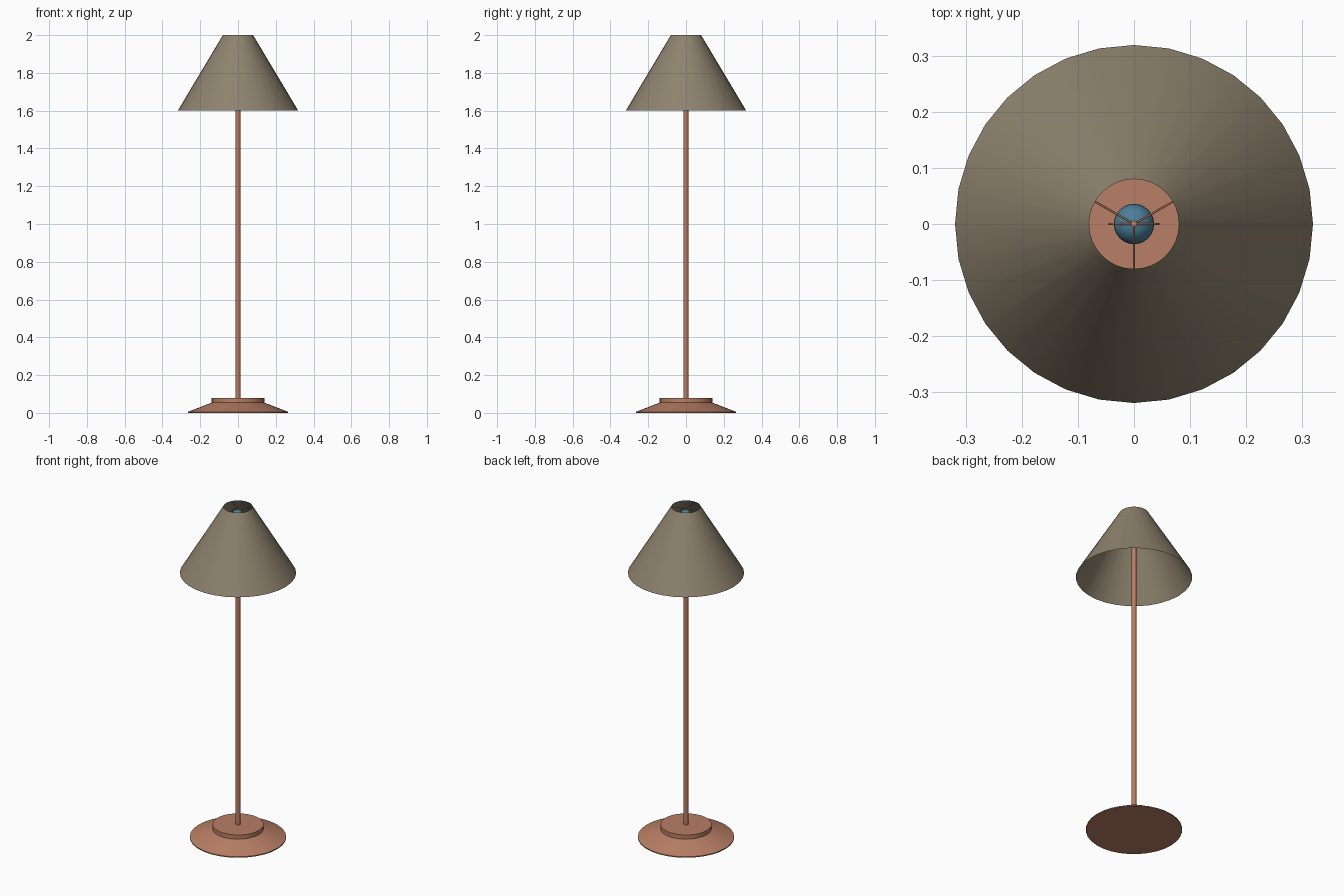
import bpy, bmesh, math
from mathutils import Vector

if "Cube" in bpy.data.objects:
    bpy.data.objects.remove(bpy.data.objects["Cube"])


def material(name, rgb):
    m = bpy.data.materials.new(name)
    m.diffuse_color = (*rgb, 1)
    m.use_nodes = True
    m.node_tree.nodes["Principled BSDF"].inputs["Base Color"].default_value = m.diffuse_color
    return m


COPPER = material("copper", (0.48, 0.21, 0.13))
FABRIC = material("taupe fabric", (0.27, 0.225, 0.155))
GLASS = material("blue glass", (0.07, 0.21, 0.32))


def lathe(name, profile, mat, sides=32):
    """Spin a list of (radius, z) around the z axis."""
    bm = bmesh.new()
    rings = []
    for r, z in profile:
        if r == 0:
            rings.append([bm.verts.new((0, 0, z))] * sides)
        else:
            rings.append([bm.verts.new((r * math.cos(2 * math.pi * i / sides),
                                        r * math.sin(2 * math.pi * i / sides), z))
                          for i in range(sides)])
    for a, b in zip(rings, rings[1:]):
        for i in range(sides):
            j = (i + 1) % sides
            bm.faces.new(list(dict.fromkeys((a[i], a[j], b[j], b[i]))))
    mesh = bpy.data.meshes.new(name)
    bm.to_mesh(mesh)
    bm.free()
    return finish(name, mesh, mat)


def finish(name, mesh, mat):
    ob = bpy.data.objects.new(name, mesh)
    bpy.context.collection.objects.link(ob)
    mesh.materials.append(mat)
    bpy.ops.object.select_all(action='DESELECT')
    ob.select_set(True)
    bpy.context.view_layer.objects.active = ob
    bpy.ops.object.shade_smooth_by_angle(angle=math.radians(35))
    return ob


def wire(name, points, radius, mat):
    """Round tube along a path."""
    cu = bpy.data.curves.new(name, 'CURVE')
    cu.dimensions = '3D'
    cu.bevel_depth = radius
    cu.bevel_resolution = 1
    cu.use_fill_caps = True
    sp = cu.splines.new('POLY')
    sp.points.add(len(points) - 1)
    for p, co in zip(sp.points, points):
        p.co = (*co, 1)
    cu.materials.append(mat)
    ob = bpy.data.objects.new(name, cu)
    bpy.context.collection.objects.link(ob)
    return ob


# Weighted foot with sloping skirt and raised hub
lathe("base", [(0, 0), (0.264, 0), (0.264, 0.006), (0.14, 0.054),
               (0.14, 0.08), (0, 0.08)], COPPER)

# Pole and bulb socket
lathe("pole", [(0.013, 0.075), (0.013, 1.84), (0, 1.84)], COPPER, 16)
lathe("socket", [(0, 1.82), (0.018, 1.82), (0.018, 1.88), (0, 1.88)], COPPER, 16)

# Bulb: neck flowing into a round globe
R, ZC = 0.036, 1.945
globe = [(R * math.cos(math.radians(a)), ZC + R * math.sin(math.radians(a)))
         for a in range(-60, 90, 15)]
lathe("bulb", [(0.014, 1.875), (0.015, 1.9)] + globe + [(0, ZC + R)], GLASS, 24)

# Open conical lampshade
lathe("lampshade", [(0.319, 1.6), (0.08, 2.0)], FABRIC)

# Harp loop around the bulb
arch = [(0.044 * math.cos(math.radians(a)), 0, 1.943 + 0.044 * math.sin(math.radians(a)))
        for a in range(0, 181, 15)]
wire("harp", [(0.012, 0, 1.835), (0.044, 0, 1.87)] + arch +
     [(-0.044, 0, 1.87), (-0.012, 0, 1.835)], 0.002, COPPER)

# Three spider arms holding the shade, with a small finial
for k, deg in enumerate((30, 150, 270)):
    a = math.radians(deg)
    tip = Vector((0.08 * math.cos(a), 0.08 * math.sin(a), 1.995))
    wire(f"spider_arm_{k + 1}", [(0, 0, 1.99), tip], 0.0018, COPPER)
lathe("finial", [(0, 1.982), (0.006, 1.984), (0.006, 1.995), (0, 1.999)], COPPER, 12)
